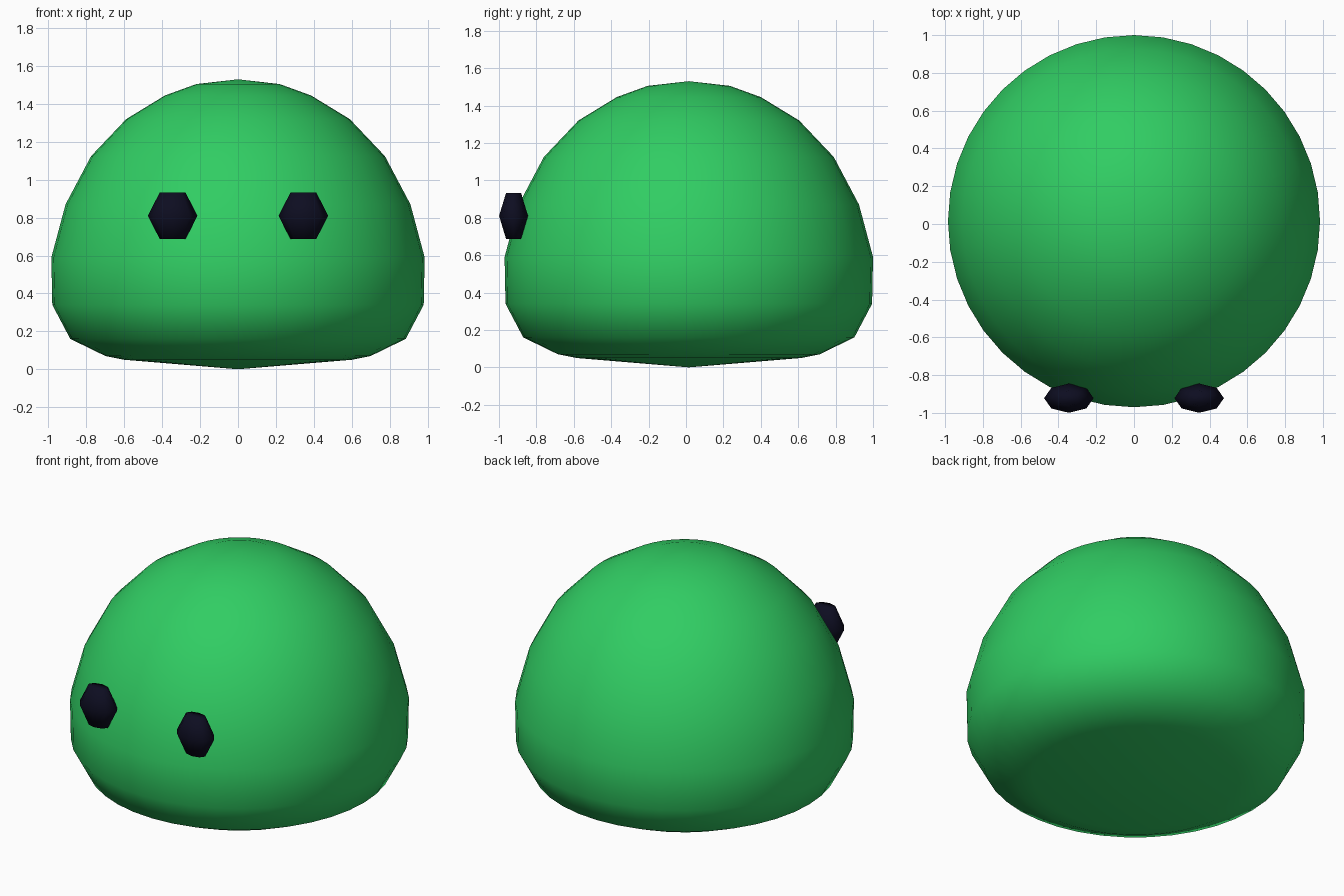
import bpy, math

cube = bpy.data.objects.get("Cube")
if cube:
    bpy.data.objects.remove(cube, do_unlink=True)


def material(name, rgb):
    mat = bpy.data.materials.new(name)
    mat.use_nodes = True
    mat.diffuse_color = (*rgb, 1)
    bsdf = mat.node_tree.nodes["Principled BSDF"]
    bsdf.inputs["Base Color"].default_value = (*rgb, 1)
    bsdf.inputs["Roughness"].default_value = 0.7
    return mat


def lathe(name, profile, sides, mat, location, depth=1.0):
    """Revolve (radius, height) points about z; zero radius makes a pole."""
    verts, rings, faces = [], [], []
    for r, z in profile:
        count = sides if r > 0 else 1
        rings.append([len(verts) + i for i in range(count)])
        for i in range(count):
            a = math.tau * i / sides
            verts.append((r * math.cos(a), r * depth * math.sin(a), z))
    for low, high in zip(rings, rings[1:]):
        for i in range(sides):
            j = (i + 1) % sides
            if len(low) == 1:
                faces.append((low[0], high[j], high[i]))
            elif len(high) == 1:
                faces.append((low[i], low[j], high[0]))
            else:
                faces.append((low[i], low[j], high[j], high[i]))
    # Close open ends with flat caps
    if len(rings[0]) > 1:
        faces.append(rings[0][::-1])
    if len(rings[-1]) > 1:
        faces.append(rings[-1])
    mesh = bpy.data.meshes.new(name)
    mesh.from_pydata(verts, [], faces)
    mesh.materials.append(mat)
    mesh.shade_smooth()
    obj = bpy.data.objects.new(name, mesh)
    obj.location = location
    bpy.context.collection.objects.link(obj)
    return obj


green = material("green", (0.03, 0.61, 0.125))
dark_navy = material("dark navy", (0.004, 0.004, 0.015))

# Squat rounded body with a shallow conical underside
body_profile = [(0, 0), (0.6, 0.05), (0.7, 0.07), (0.885, 0.16), (0.98, 0.34),
                (0.985, 0.59), (0.91, 0.87), (0.775, 1.125), (0.59, 1.32),
                (0.385, 1.445), (0.22, 1.505), (0, 1.53)]
lathe("body", body_profile, 40, green, (0, 0.015, 0))

# Faceted oval eyes
eye_profile = [(0.068, -0.123), (0.131, 0), (0.068, 0.123)]
for side, sign in (("left", 1), ("right", -1)):
    lathe(side + "_eye", eye_profile, 8, dark_navy,
          (sign * 0.345, -0.922, 0.81), depth=0.59)
